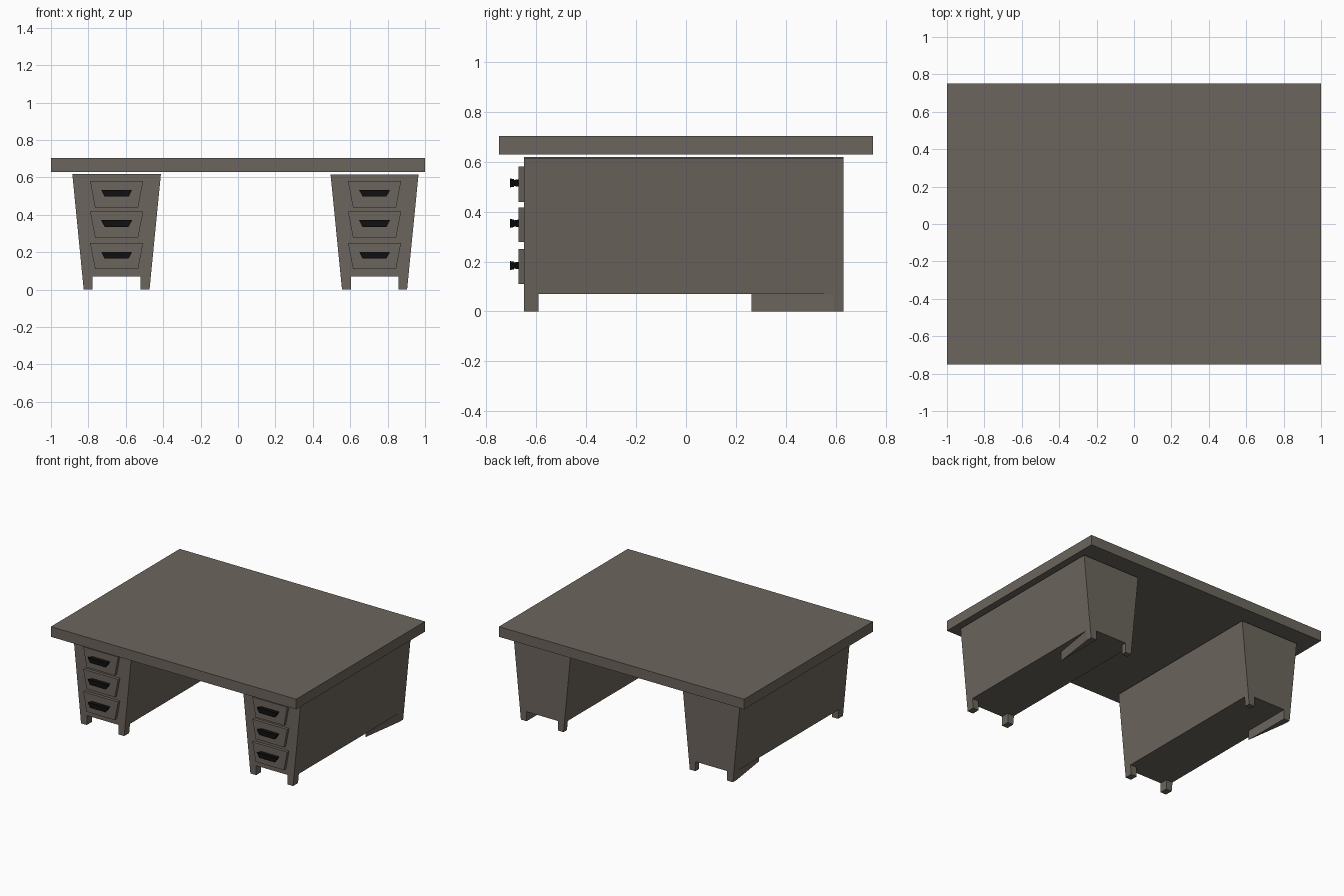
import bpy, bmesh

if "Cube" in bpy.data.objects:
    bpy.data.objects.remove(bpy.data.objects["Cube"])


def material(name, rgb):
    m = bpy.data.materials.new(name)
    m.diffuse_color = (*rgb, 1)
    m.use_nodes = True
    m.node_tree.nodes["Principled BSDF"].inputs["Base Color"].default_value = m.diffuse_color
    return m


GREY = material("warm_grey_wood", (0.15, 0.13, 0.11))
BLACK = material("black_handle", (0.005, 0.005, 0.005))


def loft(name, loop_a, loop_b, mat=GREY):
    """Solid between two loops that have the same number of points."""
    bm = bmesh.new()
    a = [bm.verts.new(p) for p in loop_a]
    b = [bm.verts.new(p) for p in loop_b]
    bm.faces.new(a)
    bm.faces.new(b)
    for i in range(len(a)):
        j = (i + 1) % len(a)
        bm.faces.new((a[i], a[j], b[j], b[i]))
    bmesh.ops.recalc_face_normals(bm, faces=bm.faces)
    me = bpy.data.meshes.new(name)
    bm.to_mesh(me)
    bm.free()
    me.materials.append(mat)
    ob = bpy.data.objects.new(name, me)
    bpy.context.collection.objects.link(ob)
    return ob


def trapezoid(cx, y, half_bottom, half_top, z0, z1):
    """Front-facing trapezoid loop, wider at the top."""
    return [(cx - half_bottom, y, z0), (cx + half_bottom, y, z0),
            (cx + half_top, y, z1), (cx - half_top, y, z1)]


# Desktop slab
loft("desktop", trapezoid(0, -0.75, 1, 1, 0.629, 0.704),
     trapezoid(0, 0.75, 1, 1, 0.629, 0.704))

FRONT, BACK, FLOOR = -0.65, 0.632, 0.07


def pedestal(side, cx, outward, top, half_foot, half_top):
    half_floor = half_foot + (half_top - half_foot) * FLOOR / top

    # Tapered cabinet
    loft(side + "_cabinet",
         trapezoid(cx, FRONT, half_floor, half_top, FLOOR, top),
         trapezoid(cx, BACK, half_floor, half_top, FLOOR, top))

    # Four short legs; the outer back one stretches forward into a wedge
    for s in (-1, 1):
        for label, y_end, y_edge in (("front", FRONT, -0.592), ("back", BACK, 0.592)):
            wedge = label == "back" and s == outward
            y_in = 0.262 if wedge else y_edge
            xi = cx + s * (half_foot - 0.047)

            def ring(half, z):
                xo = cx + s * half
                return [(xo, y_end, z), (xo, y_edge, z), (xi, y_in, z), (xi, y_end, z)]

            place = "outer" if s == outward else "inner"
            loft(f"{side}_{label}_{place}_leg", ring(half_foot, 0), ring(half_floor, FLOOR))

    # Drawer fronts with flared pull handles
    for i, (z0, z1, zh) in enumerate(((0.11, 0.25, 0.184),
                                      (0.278, 0.417, 0.353),
                                      (0.438, 0.581, 0.515)), 1):
        loft(f"{side}_drawer_front_{i}", trapezoid(cx, FRONT, 0.115, 0.142, z0, z1),
             trapezoid(cx, -0.672, 0.115, 0.142, z0, z1))
        loft(f"{side}_handle_neck_{i}",
             trapezoid(cx, -0.672, 0.060, 0.076, zh - 0.015, zh + 0.015),
             trapezoid(cx, -0.690, 0.057, 0.073, zh - 0.012, zh + 0.012), BLACK)
        loft(f"{side}_handle_lip_{i}",
             trapezoid(cx, -0.690, 0.062, 0.080, zh - 0.015, zh + 0.015),
             trapezoid(cx, -0.706, 0.064, 0.083, zh - 0.018, zh + 0.018), BLACK)


pedestal("left", -0.649, -1, 0.619, 0.176, 0.237)
pedestal("right", 0.730, 1, 0.614, 0.174, 0.235)
